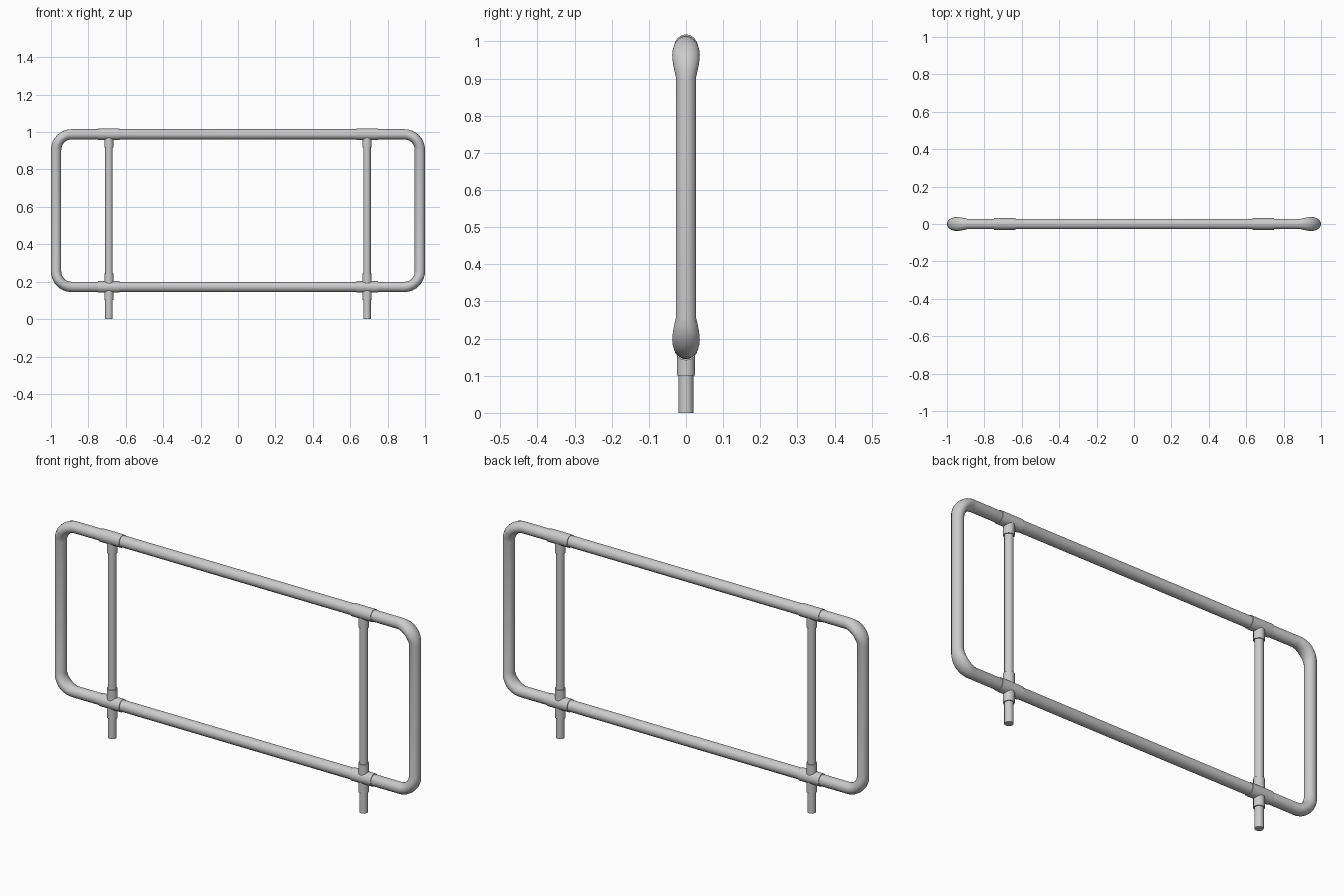
import bpy, bmesh, math
from mathutils import Vector

if "Cube" in bpy.data.objects:
    bpy.data.objects.remove(bpy.data.objects["Cube"])

steel = bpy.data.materials.new("light grey steel")
steel.use_nodes = True
grey = (0.6, 0.6, 0.6, 1)
steel.diffuse_color = grey
steel.node_tree.nodes["Principled BSDF"].inputs["Base Color"].default_value = grey

SIDES = 16
TUBE_R, POST_R, SLEEVE_R, COLLAR_R = 0.0275, 0.02, 0.031, 0.0248
BOTTOM, TOP, HALF = 0.172, 0.988, 0.9725   # tube centre lines
BEND = 0.083
POST_X = 0.69


def smooth(ob):
    ob.data.materials.append(steel)
    bpy.ops.object.select_all(action='DESELECT')
    ob.select_set(True)
    bpy.context.view_layer.objects.active = ob
    bpy.ops.object.shade_smooth_by_angle(angle=math.radians(40))


def pipe(name, x, z, length, radius, along_x=False):
    bpy.ops.mesh.primitive_cylinder_add(
        vertices=SIDES, radius=radius, depth=length, location=(x, 0, z),
        rotation=(0, math.pi / 2 if along_x else 0, 0))
    ob = bpy.context.object
    ob.name = name
    smooth(ob)


# Closed rail loop, flattened outwards in y at each pressed bend
bm = bmesh.new()
rings = []
STEPS = 8
for corner in range(4):
    sx = 1 if corner in (0, 3) else -1
    cx = sx * (HALF - BEND)
    cz = TOP - BEND if corner < 2 else BOTTOM + BEND
    for i in range(STEPS + 1):
        t = i / STEPS * math.pi / 2
        a = corner * math.pi / 2 + t
        out = Vector((math.cos(a), 0, math.sin(a)))
        bulge = 1 + 0.35 * math.sin(2 * t)
        centre = Vector((cx, 0, cz)) + out * BEND
        ring = []
        for k in range(SIDES):
            b = 2 * math.pi * k / SIDES
            side = Vector((0, TUBE_R * bulge * math.sin(b), 0))
            ring.append(bm.verts.new(centre + out * TUBE_R * math.cos(b) + side))
        rings.append(ring)
for r, ring in enumerate(rings):
    after = rings[(r + 1) % len(rings)]
    for k in range(SIDES):
        n = (k + 1) % SIDES
        bm.faces.new((ring[k], ring[n], after[n], after[k]))
bmesh.ops.recalc_face_normals(bm, faces=bm.faces)
mesh = bpy.data.meshes.new("rail_loop")
bm.to_mesh(mesh)
bm.free()
loop = bpy.data.objects.new("rail_loop", mesh)
bpy.context.collection.objects.link(loop)
smooth(loop)

# Posts with tee fittings at the top rail and cross fittings at the bottom rail
for side, x in (("left", POST_X), ("right", -POST_X)):
    pipe(side + "_post", x, TOP / 2, TOP, POST_R)
    pipe(side + "_top_sleeve", x, TOP, 0.115, SLEEVE_R, True)
    pipe(side + "_bottom_sleeve", x, BOTTOM, 0.115, SLEEVE_R, True)
    pipe(side + "_top_collar", x, TOP - 0.035, 0.07, COLLAR_R)
    pipe(side + "_bottom_collar", x, BOTTOM, 0.142, COLLAR_R)
